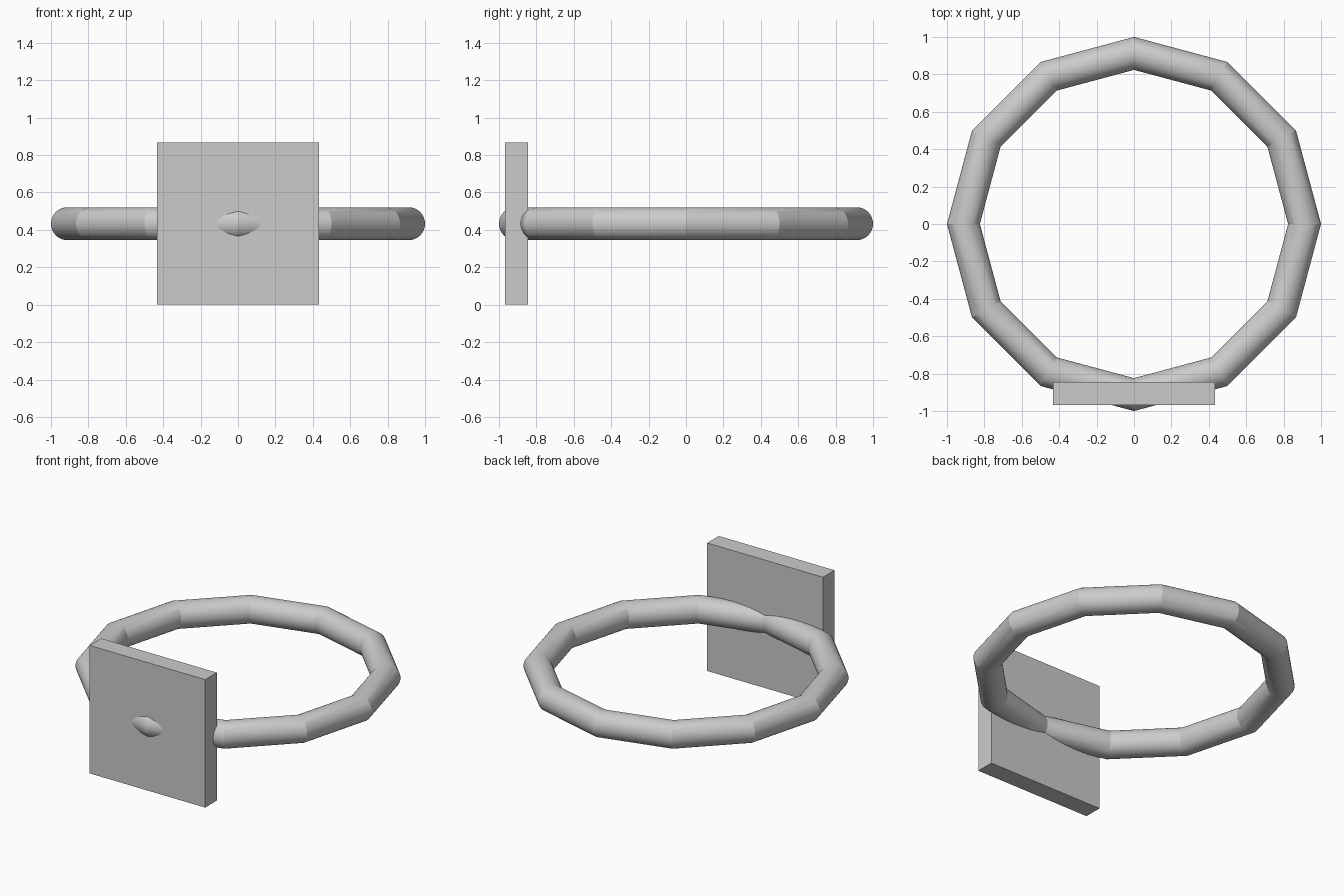
import bpy
import math

if "Cube" in bpy.data.objects:
    bpy.data.objects.remove(bpy.data.objects["Cube"])

MID_Z = 0.433

# Twelve-sided ring with a round cross-section, mitred corners kept sharp
bpy.ops.mesh.primitive_torus_add(major_segments=12, minor_segments=48,
                                 major_radius=0.912, minor_radius=0.088,
                                 location=(0, 0, MID_Z))
ring = bpy.context.object
ring.name = "ring_band"
bpy.ops.object.shade_smooth_by_angle(angle=math.radians(20))

# Square plate at the front of the ring
bpy.ops.mesh.primitive_cube_add(size=1, location=(0, -0.907, MID_Z))
plate = bpy.context.object
plate.name = "front_plate"
plate.scale = (2 * MID_Z, 0.124, 2 * MID_Z)
bpy.ops.object.transform_apply(location=False, rotation=False, scale=True)
